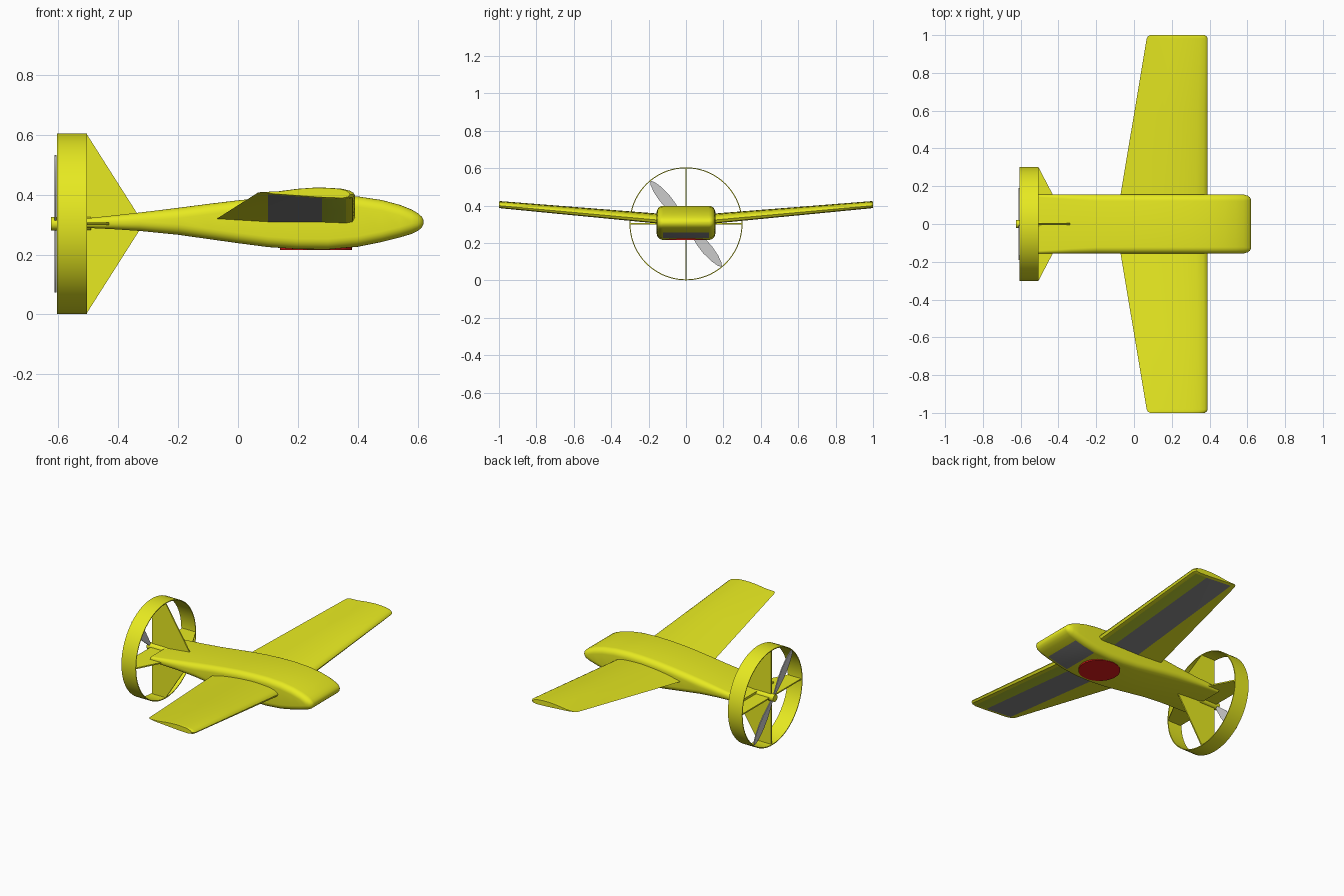
import bpy, bmesh
from math import sin, cos, pi, radians
from mathutils import Vector

if "Cube" in bpy.data.objects:
    bpy.data.objects.remove(bpy.data.objects["Cube"])


def material(name, rgb):
    m = bpy.data.materials.new(name)
    m.diffuse_color = (*rgb, 1)
    m.use_nodes = True
    m.node_tree.nodes["Principled BSDF"].inputs["Base Color"].default_value = m.diffuse_color
    return m


YELLOW = material("yellow_paint", (0.80, 0.82, 0.015))
DARK = material("dark_grey_panel", (0.25, 0.25, 0.25))
OLIVE = material("olive_strip", (0.50, 0.62, 0.03))
RED = material("red_marking", (0.75, 0.01, 0.01))
CZ = 0.303  # height of the fan axis


def finish(bm, name, mats=(YELLOW,), pick=None, angle=35):
    bmesh.ops.recalc_face_normals(bm, faces=bm.faces)
    if pick:
        for f in bm.faces:
            f.material_index = pick(f.calc_center_median(), f.normal)
    me = bpy.data.meshes.new(name)
    bm.to_mesh(me)
    bm.free()
    ob = bpy.data.objects.new(name, me)
    bpy.context.collection.objects.link(ob)
    for m in mats:
        me.materials.append(m)
    bpy.ops.object.select_all(action='DESELECT')
    bpy.context.view_layer.objects.active = ob
    ob.select_set(True)
    bpy.ops.object.shade_smooth_by_angle(angle=radians(angle))
    return ob


def loft(sections, cap_start=True, cap_end=True, closed=False):
    bm = bmesh.new()
    rings = [[bm.verts.new(p) for p in s] for s in sections]
    n = len(rings[0])
    pairs = list(zip(rings, rings[1:])) + ([(rings[-1], rings[0])] if closed else [])
    for a, b in pairs:
        for i in range(n):
            j = (i + 1) % n
            bm.faces.new((a[i], a[j], b[j], b[i]))
    if cap_start and not closed:
        bm.faces.new(rings[0])
    if cap_end and not closed:
        bm.faces.new(rings[-1])
    return bm


def plate(outline, thickness_vec):
    t = Vector(thickness_vec) / 2
    return loft([[Vector(p) - t for p in outline], [Vector(p) + t for p in outline]])


# Fuselage: rounded-rectangle sections (x, bottom, top, half width)
stations = [(-0.505, 0.289, 0.321, 0.157), (-0.42, 0.285, 0.330, 0.157),
            (-0.33, 0.279, 0.340, 0.157), (-0.2, 0.266, 0.356, 0.157),
            (-0.1, 0.252, 0.369, 0.157), (0.0, 0.238, 0.381, 0.157),
            (0.1, 0.225, 0.391, 0.157), (0.2, 0.218, 0.397, 0.157),
            (0.3, 0.217, 0.399, 0.157), (0.4, 0.226, 0.394, 0.157),
            (0.48, 0.242, 0.382, 0.157), (0.54, 0.257, 0.366, 0.157),
            (0.58, 0.269, 0.350, 0.156), (0.602, 0.280, 0.337, 0.150),
            (0.614, 0.291, 0.326, 0.141), (0.62, 0.303, 0.315, 0.128)]


def body_section(x, bottom, top, hw, steps=6):
    r = min(0.035, (top - bottom) * 0.45)
    corners = [(hw - r, top - r), (r - hw, top - r), (r - hw, bottom + r), (hw - r, bottom + r)]
    return [(x, cy + r * cos(pi / 2 * (k + i / steps)), cz + r * sin(pi / 2 * (k + i / steps)))
            for k, (cy, cz) in enumerate(corners) for i in range(steps + 1)]


finish(loft([body_section(*s) for s in stations]), "fuselage", (YELLOW, DARK),
       lambda c, n: int(0.40 < c.x < 0.54 and abs(c.y) < 0.02 and c.z < 0.31), 45)


# Wings: tapered airfoil with dihedral, mirrored across y
def wing_section(y, scale=1.0):
    te, le = -0.097 + 0.167 * y, 0.39
    base, thick = 0.29 + 0.097 * y, 0.056 - 0.018 * y
    pts = [(te, 0.013 + 0.009 * y), (0.1, 0.002 + 0.014 * y), (0.28, 0.003),
           (0.36, 0.0), (0.382, 0.004)]
    upper = [(1.0, 0.35), (0.985, 0.55), (0.95, 0.73), (0.87, 0.89), (0.75, 0.97),
             (0.6, 1.0), (0.4, 0.88), (0.2, 0.66)]
    pts += [(te + (le - te) * f, thick * h) for f, h in upper]
    cx, cz = (te + le) / 2, 0.018
    return [(cx + (x - cx) * scale, y, base + cz + (z - cz) * scale) for x, z in pts]


def wing_material(c, n):
    if n.z > -0.8 or c.y > 0.985:
        return 0
    return 1 if 0.1 < c.x < 0.28 else 2 if 0.28 < c.x < 0.36 else 0


wing = loft([wing_section(0), wing_section(0.16), wing_section(0.58), wing_section(0.982),
             wing_section(0.993, 0.97), wing_section(1.0, 0.9)], cap_start=False)
wings = finish(wing, "wings", (YELLOW, DARK, OLIVE), wing_material)
wings.modifiers.new("mirror", 'MIRROR').use_axis = (False, True, False)

# Round red marking under the belly
bm = bmesh.new()
bmesh.ops.create_cone(bm, cap_ends=True, segments=48, radius1=0.12, radius2=0.12, depth=0.012)
bmesh.ops.translate(bm, verts=bm.verts, vec=(0.26, 0, 0.2215))
finish(bm, "belly_marking", (RED,))

# Fan duct: thin ring around the tail
profile = [(-0.605, 0.297), (-0.605, 0.302), (-0.505, 0.302), (-0.505, 0.297)]
duct = [[(x, r * cos(a), CZ + r * sin(a)) for x, r in profile]
        for a in (2 * pi * i / 72 for i in range(72))]
finish(loft(duct, closed=True), "fan_duct")

# Tail fins: four tapered plates reaching the duct
for name, s in (("upper_fin", 1), ("lower_fin", -1)):
    finish(plate([(x, 0, CZ + s * d) for x, d in
                  [(-0.598, 0), (-0.598, 0.299), (-0.505, 0.299), (-0.315, 0)]],
                 (0, 0.008, 0)), name)
for name, s in (("left_stabiliser", 1), ("right_stabiliser", -1)):
    finish(plate([(x, s * d, CZ) for x, d in
                  [(-0.598, 0), (-0.598, 0.299), (-0.505, 0.299), (-0.43, 0.156), (-0.43, 0)]],
                 (0, 0, 0.008)), name)

# Motor hub
hub = [[(x, r * cos(a), CZ + r * sin(a)) for a in (2 * pi * i / 32 for i in range(32))]
       for x, r in ((-0.49, 0.022), (-0.625, 0.022))]
finish(loft(hub), "motor_hub")

# Propeller: two petal-shaped blades
along = Vector((0, 0.64, -0.768))
across = Vector((0, 0.768, 0.64))
outline = [(0.01, 0.006), (0.06, 0.016), (0.12, 0.027), (0.18, 0.030), (0.24, 0.024),
           (0.28, 0.013), (0.296, 0.003)]
outline += [(d, -w) for d, w in reversed(outline)]
for name, s in (("lower_blade", 1), ("upper_blade", -1)):
    pts = [Vector((-0.609, 0, CZ)) + s * (along * d + across * w) for d, w in outline]
    finish(plate(pts, (0.006, 0, 0)), name, ())
